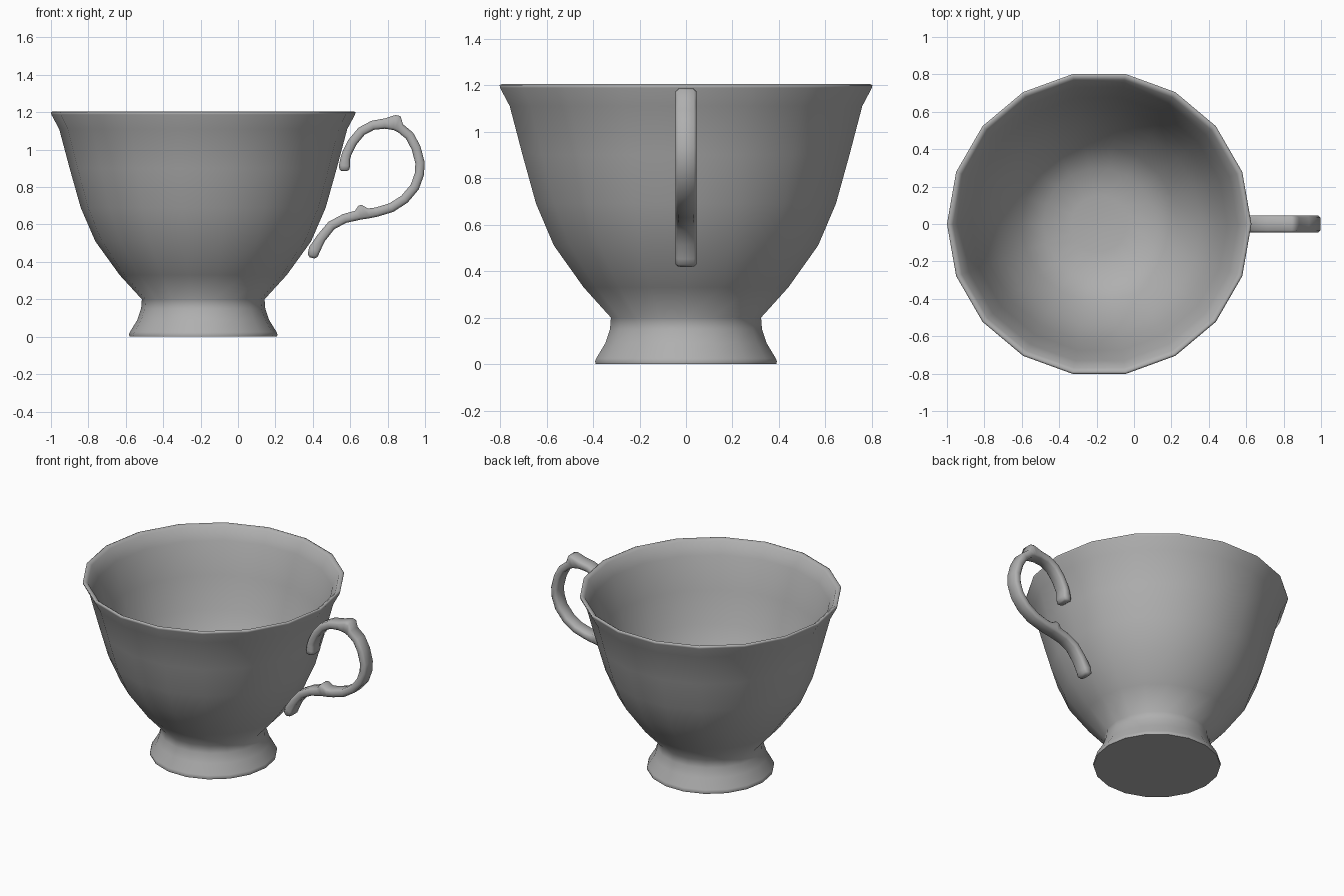
import bpy, bmesh, math
from mathutils import Vector

if "Cube" in bpy.data.objects:
    bpy.data.objects.remove(bpy.data.objects["Cube"])

SIDES = 18
AXIS_X = -0.186

grey = bpy.data.materials.new("dark_grey")
grey.diffuse_color = (0.43, 0.43, 0.43, 1)
grey.use_nodes = True
grey.node_tree.nodes["Principled BSDF"].inputs["Base Color"].default_value = grey.diffuse_color


def finish(bm, name, angle):
    bmesh.ops.recalc_face_normals(bm, faces=bm.faces)
    mesh = bpy.data.meshes.new(name)
    bm.to_mesh(mesh)
    bm.free()
    mesh.materials.append(grey)
    ob = bpy.data.objects.new(name, mesh)
    bpy.context.collection.objects.link(ob)
    bpy.ops.object.select_all(action='DESELECT')
    ob.select_set(True)
    bpy.context.view_layer.objects.active = ob
    bpy.ops.object.shade_smooth_by_angle(angle=math.radians(angle))
    return ob


def skin(bm, loops):
    """Join successive closed point loops and cap both ends."""
    rings = [[bm.verts.new(p) for p in loop] for loop in loops]
    n = len(rings[0])
    for a, b in zip(rings, rings[1:]):
        for i in range(n):
            j = (i + 1) % n
            bm.faces.new((a[i], a[j], b[j], b[i]))
    bm.faces.new(rings[0])
    bm.faces.new(rings[-1])


def lathe(name, profile):
    bm = bmesh.new()
    step = 2 * math.pi / SIDES
    skin(bm, [[(AXIS_X + r * math.cos(i * step), r * math.sin(i * step), z)
               for i in range(SIDES)] for r, z in profile])
    return finish(bm, name, 75)


# Cup: foot, outer wall, flared rim, then inner wall down to the floor
lathe("cup_body", [
    (0.394, 0.0), (0.397, 0.012), (0.392, 0.025), (0.352, 0.09), (0.332, 0.15),
    (0.328, 0.20), (0.447, 0.33), (0.577, 0.51), (0.655, 0.69),
    (0.714, 0.90), (0.770, 1.11), (0.812, 1.188), (0.814, 1.2),
    (0.803, 1.205), (0.782, 1.19), (0.742, 1.11), (0.685, 0.90), (0.627, 0.69),
    (0.547, 0.51), (0.417, 0.33), (0.30, 0.235), (0.15, 0.215), (0.03, 0.21)])

# Handle: path points (x, z, thickness to the outside, thickness to the inside)
T = 0.025
path = [
    (0.568, 0.885, 0.014, 0.014), (0.568, 0.893, 0.026, 0.026),
    (0.570, 0.915, 0.030, 0.030), (0.573, 0.95, 0.026, 0.026),
    (0.582, 0.98, T, T), (0.612, 1.04, T, T),
    (0.660, 1.098, T, T), (0.720, 1.130, T, T), (0.785, 1.137, 0.030, T),
    (0.832, 1.130, 0.056, T), (0.846, 1.126, 0.058, T), (0.868, 1.115, T, T),
    (0.917, 1.075, T, T), (0.952, 1.01, T, T), (0.973, 0.93, T, T),
    (0.970, 0.87, T, T), (0.945, 0.80, T, T), (0.890, 0.735, T, T),
    (0.820, 0.690, T, T), (0.740, 0.666, T, T), (0.700, 0.658, T, 0.028),
    (0.668, 0.653, T, 0.053), (0.653, 0.651, T, 0.050), (0.632, 0.646, T, 0.028),
    (0.570, 0.632, T, T), (0.500, 0.595, T, T), (0.445, 0.528, 0.026, 0.026),
    (0.408, 0.465, 0.031, 0.031), (0.400, 0.435, 0.028, 0.028),
    (0.397, 0.421, 0.014, 0.014)]
W, C = 0.046, 0.012
loops = []
for k, (x, z, out, inn) in enumerate(path):
    a, b = path[max(k - 1, 0)], path[min(k + 1, len(path) - 1)]
    d = Vector((b[0] - a[0], 0, b[1] - a[1])).normalized()
    n = Vector((-d.z, 0, d.x))
    w = W - 0.01 if k in (0, len(path) - 1) else W
    section = [(w, out - C), (w - C, out), (C - w, out), (-w, out - C),
               (-w, C - inn), (C - w, -inn), (w - C, -inn), (w, C - inn)]
    loops.append([Vector((x, v, z)) + n * u for v, u in section])
bm = bmesh.new()
skin(bm, loops)
finish(bm, "handle", 60)
